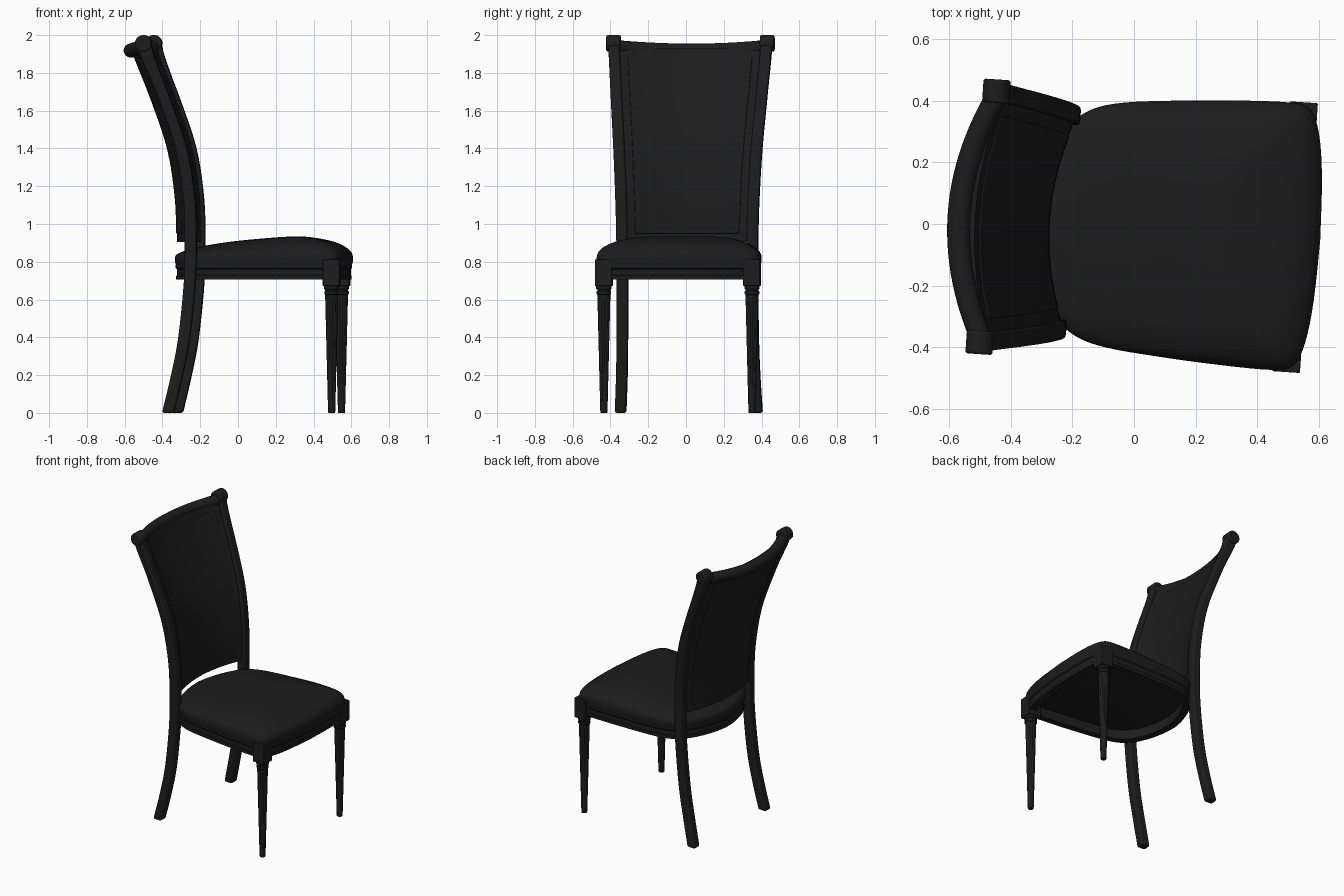
import bpy, bmesh, math
from mathutils import Matrix, Vector

if "Cube" in bpy.data.objects:
    bpy.data.objects.remove(bpy.data.objects["Cube"])

# The chair looks along +x, turned a few degrees
PLACE = Matrix.Translation((0, -0.008, 0)) @ Matrix.Rotation(math.radians(-3.8), 4, 'Z')
BLACK = bpy.data.materials.new("black_finish")
BLACK.diffuse_color = (0.012, 0.012, 0.012, 1)
BLACK.use_nodes = True
BLACK.node_tree.nodes["Principled BSDF"].inputs["Base Color"].default_value = BLACK.diffuse_color


def loft(name, rings, closed=False, bevel=0, angle=35):
    """Skin a list of equal-length rings; cap the ends or join last to first."""
    bm = bmesh.new()
    vs = [[bm.verts.new(p) for p in r] for r in rings]
    n = len(vs[0])
    for i in range(len(vs) if closed else len(vs) - 1):
        a, b = vs[i], vs[(i + 1) % len(vs)]
        for j in range(n):
            k = (j + 1) % n
            bm.faces.new((a[j], a[k], b[k], b[j]))
    if not closed:
        bm.faces.new(vs[0][::-1])
        bm.faces.new(vs[-1])
    bmesh.ops.recalc_face_normals(bm, faces=bm.faces[:])
    bm.transform(PLACE)
    me = bpy.data.meshes.new(name)
    bm.to_mesh(me)
    bm.free()
    me.materials.append(BLACK)
    ob = bpy.data.objects.new(name, me)
    bpy.context.collection.objects.link(ob)
    if bevel:
        m = ob.modifiers.new("bevel", 'BEVEL')
        m.width, m.segments, m.limit_method = bevel, 3, 'ANGLE'
        m.angle_limit = math.radians(50)
    bpy.ops.object.select_all(action='DESELECT')
    ob.select_set(True)
    bpy.context.view_layer.objects.active = ob
    bpy.ops.object.shade_smooth_by_angle(angle=math.radians(angle))
    return ob


def spline(pts, steps):
    """Catmull-Rom curve through the points."""
    p = [Vector(q) for q in pts]
    p = [2 * p[0] - p[1]] + p + [2 * p[-1] - p[-2]]
    out = []
    for i in range(1, len(p) - 2):
        for s in range(steps):
            t = s / steps
            a, b, c, d = p[i - 1:i + 3]
            out.append(0.5 * (2 * b + (c - a) * t + (2 * a - 5 * b + 4 * c - d) * t * t
                              + (3 * b - a - 3 * c + d) * t ** 3))
    return out + [p[-2]]


# Rear post path: depth, half width, height
POST = spline([(-0.347, 0.362, 0), (-0.30, 0.352, 0.2), (-0.262, 0.347, 0.4), (-0.232, 0.345, 0.7),
               (-0.228, 0.346, 0.92), (-0.235, 0.352, 1.14), (-0.276, 0.365, 1.4),
               (-0.363, 0.384, 1.66), (-0.45, 0.400, 1.88), (-0.470, 0.404, 1.95)], 5)


def post_at(z):
    for a, b in zip(POST, POST[1:]):
        if b.z >= z:
            return a.lerp(b, (z - a.z) / (b.z - a.z))
    return POST[-1]


# Rear legs running up into the back posts, with scroll tops
for s, side in ((1, "left"), (-1, "right")):
    rings = []
    for p in POST:
        d = 0.031 + 0.008 * max(0, (p.z - 1.75) / 0.2)
        w = 0.03
        rings.append([(p.x + a * d, s * p.y + b * w, p.z)
                      for a, b in ((1, 1), (-1, 1), (-1, -1), (1, -1))])
    loft("back_post_" + side, rings, bevel=0.012)
    scroll = [[(-0.474 + 0.044 * math.cos(t * math.pi / 16), s * (0.408 + v),
                1.956 + 0.044 * math.sin(t * math.pi / 16)) for t in range(32)]
              for v in (-0.038, 0.038)]
    loft("post_scroll_" + side, scroll, bevel=0.008)


def back_panel(name, z0, z1, thick, inset, bevel):
    """Bowed slab that follows the posts."""
    rings = []
    for i in range(25):
        z = z0 + (z1 - z0) * i / 24
        p = post_at(z)
        row = []
        for k in range(21):
            t = (k / 10 - 1) * (p.y - inset) / p.y
            row.append((p.x - 0.072 * (1 - t * t), t * p.y, z))
        rings.append([(u + thick, v, z) for u, v, z in row]
                     + [(u - thick, v, z) for u, v, z in row[::-1]])
    return loft(name, rings, bevel=bevel)


back_panel("back_panel", 0.905, 1.93, 0.022, 0.01, 0)
back_panel("back_upholstery", 0.95, 1.885, 0.027, 0.07, 0.004)

# Rolled crest rail across the top of the back
crest = []
for k in range(25):
    t = k / 12 - 1
    m = 1 - t * t
    c = (-0.476 - 0.091 * m, 0.385 * t, 1.936 - 0.018 * m)
    crest.append([(c[0] + 0.038 * math.cos(a * math.pi / 12), c[1],
                   c[2] + 0.037 * math.sin(a * math.pi / 12)) for a in range(24)])
loft("crest_rail", crest)

# Seat outline, front centre round to back centre, then mirrored
half = spline([(0.605, 0, 0), (0.597, 0.2, 0), (0.578, 0.34, 0), (0.545, 0.415, 0), (0.48, 0.434, 0),
               (0.3, 0.429, 0), (0.1, 0.415, 0), (-0.06, 0.398, 0), (-0.16, 0.37, 0),
               (-0.23, 0.315, 0), (-0.285, 0.22, 0), (-0.322, 0.1, 0), (-0.335, 0, 0)], 4)
OUT = [(p.x, p.y) for p in half] + [(p.x, -p.y) for p in half[-2:0:-1]]
CU = 0.135


def seat_ring(s, z):
    return [(CU + (u - CU) * s, v * s, z(CU + (u - CU) * s) if callable(z) else z) for u, v in OUT]


# Domed cushion with a rolled edge, higher toward the front
cushion = [seat_ring(0.95, 0.77), seat_ring(0.985, 0.775), seat_ring(0.998, 0.80)]
for i in range(15):
    s = math.cos(i / 14 * math.pi / 2 * 0.99)
    dome = (1 - s ** 2.8) ** (1 / 2.1)
    cushion.append(seat_ring(s, lambda u, d=dome: 0.822 + (0.09 + 0.085 * min(u, 0.33)) * d))
loft("seat_cushion", cushion, angle=50)

# Apron frame with a small bead, hollow beneath
loft("seat_apron", [seat_ring(s, z) for s, z in (
    (0.985, 0.705), (0.985, 0.725), (0.975, 0.73), (0.975, 0.76), (0.99, 0.768),
    (0.99, 0.782), (0.88, 0.782), (0.88, 0.705))], closed=True)

# Front legs: square block, turned collar, tapered fluted shaft
for s, side in ((1, "left"), (-1, "right")):
    cu, cv = 0.523, s * 0.393
    loft("front_leg_block_" + side,
         [[(cu + a * 0.045, cv + b * 0.045, z) for a, b in ((1, 1), (-1, 1), (-1, -1), (1, -1))]
          for z in (0.672, 0.812)], bevel=0.004)
    shaft = []
    for r, z, flute in ((0.017, 0, 0), (0.019, 0.004, 0), (0.020, 0.05, 0), (0.0205, 0.06, 0.1),
                        (0.034, 0.60, 0.1), (0.0345, 0.61, 0), (0.035, 0.625, 0), (0.039, 0.630, 0),
                        (0.039, 0.642, 0), (0.035, 0.646, 0), (0.035, 0.652, 0), (0.041, 0.657, 0),
                        (0.041, 0.674, 0)):
        shaft.append([(cu + q * math.cos(a), cv + q * math.sin(a), z)
                      for a, q in ((k * math.pi / 24, r * (1 - flute * (k % 4 == 2)))
                                   for k in range(48))])
    loft("front_leg_" + side, shaft, angle=30)
